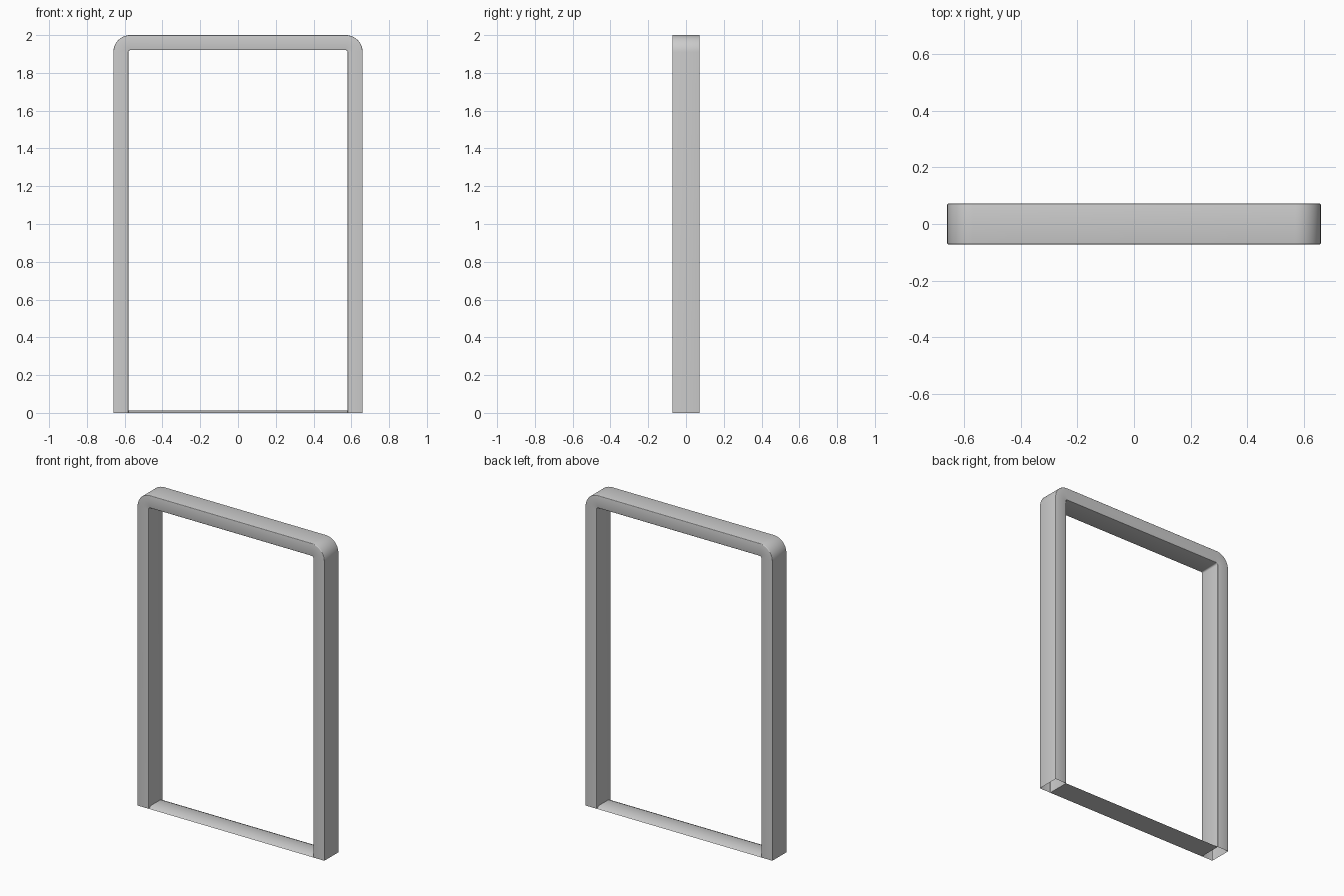
import bpy, bmesh, math

if "Cube" in bpy.data.objects:
    bpy.data.objects.remove(bpy.data.objects["Cube"])

HALF_W, HEIGHT, WIDTH, DEPTH = 0.66, 2.0, 0.08, 0.072
R_IN, R_OUT = 0.01, 0.09      # inner and outer corner radius of the bend
EDGE = 0.004                  # softened long edges
CX, CZ = HALF_W - R_OUT, HEIGHT - R_OUT


def make_object(name, rings, closed_ends):
    """Skin a list of equal-length closed rings into a smooth-shaded object."""
    bm = bmesh.new()
    loops = [[bm.verts.new(p) for p in ring] for ring in rings]
    n = len(loops[0])
    for a, b in zip(loops, loops[1:]):
        for i in range(n):
            j = (i + 1) % n
            bm.faces.new((a[i], a[j], b[j], b[i]))
    if closed_ends:
        bm.faces.new(loops[0][::-1])
        bm.faces.new(loops[-1])
    bmesh.ops.recalc_face_normals(bm, faces=bm.faces)
    mesh = bpy.data.meshes.new(name)
    bm.to_mesh(mesh)
    bm.free()
    obj = bpy.data.objects.new(name, mesh)
    bpy.context.collection.objects.link(obj)
    bpy.context.view_layer.objects.active = obj
    obj.select_set(True)
    bpy.ops.object.shade_smooth_by_angle(angle=math.radians(35))
    obj.select_set(False)
    return obj


# Rounded rectangular section: (radius from bend centre, depth)
section = []
corners = [(R_OUT - EDGE, DEPTH - EDGE, 0), (R_IN + EDGE, DEPTH - EDGE, 90),
           (R_IN + EDGE, -DEPTH + EDGE, 180), (R_OUT - EDGE, -DEPTH + EDGE, 270)]
for r, y, start in corners:
    for k in range(4):
        a = math.radians(start + 30 * k)
        section.append((r + EDGE * math.cos(a), y + EDGE * math.sin(a)))

# Path stations: up the right leg, around both bends, down the left leg
stations = [(CX, 0, 0)]
stations += [(CX, CZ, 90 * i / 12) for i in range(13)]
stations += [(-CX, CZ, 90 + 90 * i / 12) for i in range(13)]
stations += [(-CX, 0, 180)]

# Hollow frame, open at the foot of each leg
rings = []
for x, z, deg in stations:
    c, s = math.cos(math.radians(deg)), math.sin(math.radians(deg))
    rings.append([(x + r * c, y, z + r * s) for r, y in section])
make_object("door_frame", rings, False)

# Low threshold with sloped front and back edges
inner = HALF_W - WIDTH
profile = [(-DEPTH, 0), (DEPTH, 0), (0.047, 0.012), (-0.047, 0.012)]
make_object("threshold", [[(x, y, z) for y, z in profile] for x in (-inner, inner)], True)
